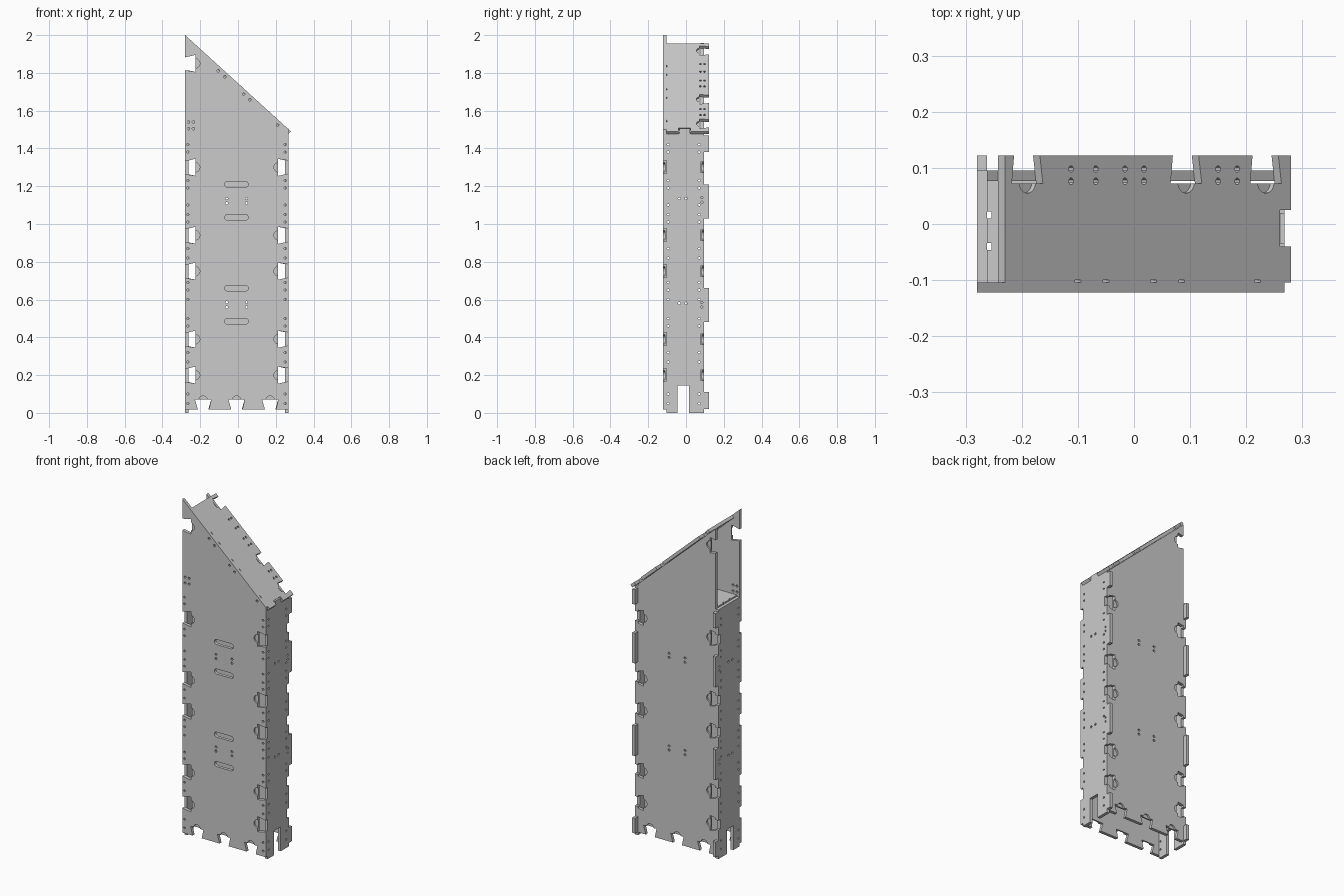
import bpy, bmesh, math
from mathutils import Matrix, Vector

if "Cube" in bpy.data.objects:
    bpy.data.objects.remove(bpy.data.objects["Cube"])

T = 0.018                                    # sheet thickness
X0, X1, Y0, Y1, YB = -0.28, 0.268, -0.122, 0.122, 0.095
K = 0.91                                     # slope of the lid


def slope(x):
    return 2.0 - (x - X0) * K


def frame(origin, u, v):
    u, v = Vector(u).normalized(), Vector(v).normalized()
    m = Matrix((u, v, u.cross(v))).transposed().to_4x4()
    m.translation = origin
    return m


def prisms(name, polys, m, w0, w1):
    """Extrude 2D outlines from depth w0 to w1 along the frame normal."""
    bm = bmesh.new()
    for pts in polys:
        lo = [bm.verts.new(m @ Vector((u, v, w0))) for u, v in pts]
        hi = [bm.verts.new(m @ Vector((u, v, w1))) for u, v in pts]
        n = len(pts)
        bm.faces.new(lo[::-1])
        bm.faces.new(hi)
        for i in range(n):
            j = (i + 1) % n
            bm.faces.new((lo[i], lo[j], hi[j], hi[i]))
    bmesh.ops.recalc_face_normals(bm, faces=bm.faces)
    me = bpy.data.meshes.new(name)
    bm.to_mesh(me)
    bm.free()
    ob = bpy.data.objects.new(name, me)
    bpy.context.collection.objects.link(ob)
    return ob


def plate(name, outline, m, through=(), recess=()):
    """Sheet with through cuts and half-depth recesses."""
    ob = prisms(name, [outline], m, -T, 0)
    for polys, depth in ((through, -T - 0.01), (recess, -T * 0.55)):
        if not polys:
            continue
        cut = prisms("cutter", polys, m, depth, 0.01)
        cut.hide_render = True
        mod = ob.modifiers.new("cut", 'BOOLEAN')
        mod.operation, mod.solver, mod.object = 'DIFFERENCE', 'EXACT', cut
        dg = bpy.context.evaluated_depsgraph_get()
        me = bpy.data.meshes.new_from_object(ob.evaluated_get(dg))
        ob.modifiers.clear()
        ob.data = me
        bpy.data.objects.remove(cut)
    return ob


def circle(u, v, r, n=8):
    return [(u + r * math.cos(2 * math.pi * (i + .5) / n), v + r * math.sin(2 * math.pi * (i + .5) / n)) for i in range(n)]


def rect(u0, v0, u1, v1):
    return [(u0, v0), (u1, v0), (u1, v1), (u0, v1)]


def slot(u, v, length, r):
    h = length / 2 - r
    arc = [math.pi * (i / 8 - .5) for i in range(9)]
    return [(u + h + r * math.cos(a), v + r * math.sin(a)) for a in arc] + \
           [(u - h - r * math.cos(a), v - r * math.sin(a)) for a in arc]


def notch(u, v, d, mouth, inner, depth):
    """Dovetail notch entering the sheet at (u, v) in direction d."""
    d = Vector(d)
    s = Vector((-d.y, d.x))
    pts = [(-mouth / 2, -0.02), (mouth / 2, -0.02), (mouth / 2, 0), (inner / 2, depth), (-inner / 2, depth)]
    return [tuple(Vector((u, v)) + s * a + d * b) for a, b in pts]


NOTCH_Z = (0.2, 0.39, 0.75, 0.94, 1.3)
ROW_Z = (0.05, 0.1, 0.27, 0.32, 0.46, 0.5, 0.6, 0.65, 0.69, 0.82, 0.87, 1.01, 1.05, 1.1, 1.19, 1.23, 1.38, 1.42)


def big_plate_cuts(sign):
    """Edge and foot notches shared by front and back (sign mirrors x)."""
    through, recess = [], []
    edges = [(z, x) for z in NOTCH_Z for x in (X0, X1)] + [(1.85, X0)]
    for z, x in edges:
        d = 1 if x < 0 else -1
        through.append(notch(sign * x, z, (sign * d, 0), 0.065, 0.09, 0.055))
        recess.append(circle(sign * (x + d * 0.053), z, 0.025, 20))
    for x in (-0.185, -0.008, 0.17):
        through.append(notch(sign * x, 0.018, (0, 1), 0.055, 0.085, 0.052))
        recess.append(circle(sign * x, 0.068, 0.022, 20))
    for z in (1.135, 1.11, 0.585, 0.56):
        through += [circle(sign * x, z, 0.007) for x in (-0.06, 0.045)]
    return through, recess


# front panel with sloped top, handle slots and bolt rows
cuts, rec = big_plate_cuts(1)
cuts += [slot(-0.008, z, 0.125, 0.015) for z in (1.21, 1.035, 0.66, 0.485)]
cuts += [circle(x, z, 0.006) for z in ROW_Z for x in (-0.266, 0.25)]
cuts += [circle(x, z, 0.007) for x in (-0.262, -0.236) for z in (1.505, 1.54)]
cuts += [circle(x, slope(x) - 0.03, 0.007) for x in (-0.105, -0.07, 0.03, 0.063, 0.21)]
plate("front_panel", [(X0, 0.018), (X1, 0.018), (X1, slope(X1)), (X0, 2.0)],
      frame((0, Y0, 0), (1, 0, 0), (0, 0, 1)), cuts, rec)

# back panel, between the sides and under the lid
cuts, rec = big_plate_cuts(-1)
bl, br = X0 + T, X1 - T
plate("back_panel", [(-br, 0.018), (-bl, 0.018), (-bl, slope(bl) - 0.026), (-br, slope(br) - 0.026)],
      frame((0, YB, 0), (-1, 0, 0), (0, 0, 1)), cuts, rec)


# side panels with rear tabs and a slot at the foot
def side(name, x, s, top):
    o = [(Y0 + T, 0.0), (-0.045, 0.0), (-0.045, 0.145), (0.017, 0.145), (0.017, 0.0), (YB, 0.0)]
    for a, b in ((0.02, 0.11), (0.48, 0.66), (1.03, 1.21), (1.38, 1.468)):
        o += [(YB, a), (Y1, a), (Y1, b), (YB, b)]
    o += [(YB, 1.48)] + top + [(Y0 + T, 1.48)]
    cuts = [rect(*sorted((s * 0.077, s * 0.14))[:1], z - 0.028, max(s * 0.077, s * 0.14), z + 0.028)
            for z in NOTCH_Z]
    cuts += [circle(s * y, z, 0.006) for z in ROW_Z for y in (-0.094, 0.07)]
    cuts += [circle(s * y, z, 0.007) for z in (1.135, 0.58) for y in (-0.035, 0.0)]
    cuts += [circle(s * 0.084, z, 0.006) for z in (1.14, 1.115, 0.585, 0.56)]
    plate(name, [(s * y, z) for y, z in o], frame((x, 0, 0), (0, s, 0), (0, 0, 1)), cuts)


side("right_side_panel", X1, 1, [(0.02, 1.48), (0.02, 1.505), (-0.035, 1.505), (-0.035, 1.48)])
side("left_side_panel", X0, -1, [])

# sloping lid with dovetails along the rear edge
c = 1 / math.hypot(1, K)


def lid_u(x):
    return (x - X0) / c


cuts = [notch(lid_u(x), Y1, (0, -1), 0.06, 0.075, 0.05) for x in (-0.19, 0.093, 0.235)]
rec = [circle(lid_u(x), Y1 - 0.047, 0.02, 20) for x in (-0.19, 0.093, 0.235)]
cuts += [circle(lid_u(x), y, 0.006) for y in (0.098, 0.076)
         for x in (-0.112, -0.068, -0.016, 0.018, 0.15, 0.184)]
cuts += [rect(lid_u(x) - 0.007, Y0, lid_u(x) + 0.007, -0.1) for x in (-0.1, -0.05, 0.035, 0.085, 0.22)]
cuts.append(rect(lid_u(0.26), -0.04, lid_u(0.3), 0.025))
plate("sloping_lid", rect(lid_u(-0.23), Y0 + T, lid_u(0.28), Y1),
      frame((X0, 0, 2.0), (1, 0, -K), (0, 1, 0)), cuts, rec)

# inner shelf below the side opening
plate("inner_shelf", rect(X0 + T, Y0 + T, -0.1, YB - T), frame((0, 0, 1.488), (1, 0, 0), (0, 1, 0)),
      [rect(X0, y, X0 + T + 0.008, y + 0.012) for y in (-0.046, 0.01)])
